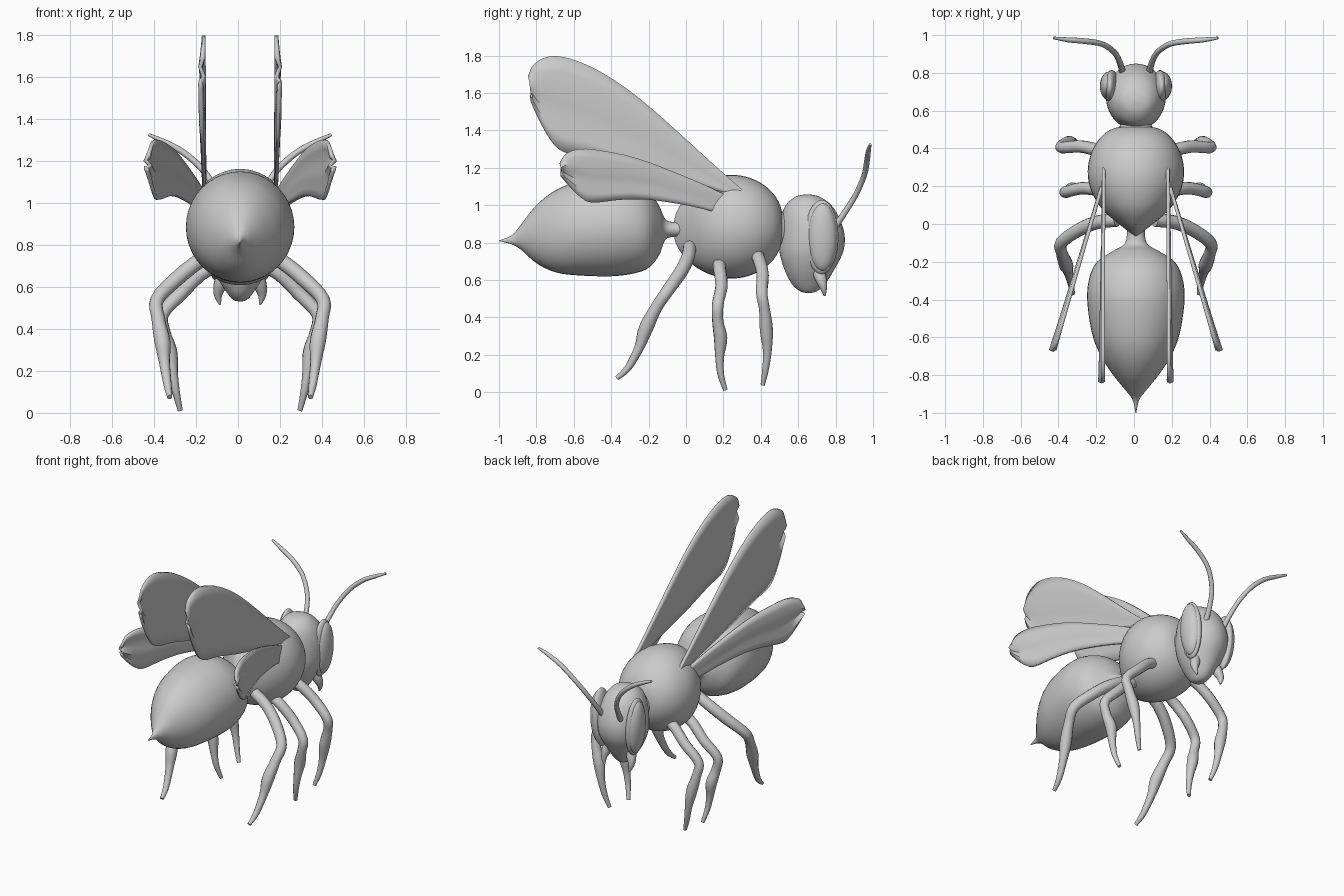
import bpy, bmesh, math
from mathutils import Vector

if "Cube" in bpy.data.objects:
    bpy.data.objects.remove(bpy.data.objects["Cube"])

CX = 0.01  # the body sits a touch right of centre


def smooth_rows(rows, n=5):
    """Catmull-Rom interpolation of tuples."""
    out = []
    for i in range(len(rows) - 1):
        p0, p1 = rows[max(i - 1, 0)], rows[i]
        p2, p3 = rows[i + 1], rows[min(i + 2, len(rows) - 1)]
        for k in range(n):
            t = k / n
            out.append(tuple(0.5 * (2 * b + (c - a) * t + (2 * a - 5 * b + 4 * c - d) * t * t
                                    + (3 * b - a - 3 * c + d) * t ** 3)
                             for a, b, c, d in zip(p0, p1, p2, p3)))
    out.append(tuple(rows[-1]))
    return out


def finish(ob, angle=40):
    bpy.ops.object.select_all(action='DESELECT')
    ob.select_set(True)
    bpy.context.view_layer.objects.active = ob
    bpy.ops.object.shade_smooth_by_angle(angle=math.radians(angle))


def from_bmesh(name, bm):
    bmesh.ops.recalc_face_normals(bm, faces=bm.faces)
    me = bpy.data.meshes.new(name)
    bm.to_mesh(me)
    bm.free()
    ob = bpy.data.objects.new(name, me)
    bpy.context.collection.objects.link(ob)
    return ob


def loft(name, rows, axis, seg=40):
    """Rows: (position on axis, centre, half width x, half depth)."""
    bm = bmesh.new()
    rings = []
    for pos, c, rx, r in smooth_rows(rows):
        ring = []
        for i in range(seg):
            a = 2 * math.pi * i / seg
            x, o = CX + max(rx, .002) * math.cos(a), c + max(r, .002) * math.sin(a)
            ring.append(bm.verts.new((x, pos, o) if axis == 'y' else (x, o, pos)))
        rings.append(ring)
    for a, b in zip(rings, rings[1:]):
        for i in range(seg):
            j = (i + 1) % seg
            bm.faces.new((a[i], a[j], b[j], b[i]))
    bm.faces.new(rings[0])
    bm.faces.new(rings[-1])
    finish(from_bmesh(name, bm))


def tube(name, pts, side):
    """Tapered limb through (x, y, z, radius) points."""
    cu = bpy.data.curves.new(name, 'CURVE')
    cu.dimensions = '3D'
    cu.bevel_depth = 1
    cu.bevel_resolution = 4
    cu.use_fill_caps = True
    rows = smooth_rows(pts, 4)
    sp = cu.splines.new('POLY')
    sp.points.add(len(rows) - 1)
    for p, (x, y, z, r) in zip(sp.points, rows):
        p.co = (CX + side * x, y, z, 1)
        p.radius = r
    ob = bpy.data.objects.new(name, cu)
    bpy.context.collection.objects.link(ob)
    bpy.ops.object.select_all(action='DESELECT')
    ob.select_set(True)
    bpy.context.view_layer.objects.active = ob
    bpy.ops.object.convert(target='MESH')
    finish(bpy.context.object, 60)


def wing(name, rows, side, x0, y0, slope, pleat):
    """Pleated blade; rows hold (top y, top z, bottom y, bottom z)."""
    bm = bmesh.new()
    grid, n = [], 6
    dense = smooth_rows(rows, 4)
    for k, (ty, tz, by, bz) in enumerate(dense):
        row = []
        for i in range(n + 1):
            s = i / n
            y, z = ty + (by - ty) * s, tz + (bz - tz) * s
            fold = pleat * (1 if i in (2, 5) else -1 if i in (0, 4) else 0) * k / len(dense)
            row.append(bm.verts.new((CX + side * (x0 + (y0 - y) * slope + fold), y, z)))
        grid.append(row)
    for a, b in zip(grid, grid[1:]):
        for i in range(n):
            bm.faces.new((a[i], a[i + 1], b[i + 1], b[i]))
    ob = from_bmesh(name, bm)
    m = ob.modifiers.new('thickness', 'SOLIDIFY')
    m.thickness = 0.018
    m.offset = 0
    finish(ob)


def ellipsoid(name, loc, scale, rot=(0, 0, 0)):
    bpy.ops.mesh.primitive_uv_sphere_add(segments=32, ring_count=20, location=loc, rotation=rot)
    ob = bpy.context.object
    ob.name = name
    ob.scale = scale
    finish(ob, 60)


# Abdomen with stinger and narrow waist
loft('abdomen', [(-1, .81, .002, .002), (-.93, .815, .018, .025), (-.88, .83, .055, .07),
                 (-.8, .845, .12, .155), (-.7, .86, .185, .218), (-.58, .875, .232, .25),
                 (-.4, .885, .258, .265), (-.28, .88, .245, .245), (-.2, .87, .205, .205),
                 (-.145, .865, .125, .135), (-.11, .87, .065, .055), (-.06, .87, .048, .04),
                 (.02, .87, .05, .045)], 'y')

# Thorax, tapering towards the waist
loft('thorax', [(-.065, .875, .004, .03), (-.05, .875, .025, .09), (0, .88, .09, .165),
                (.08, .885, .18, .233), (.18, .885, .238, .27), (.28, .885, .255, .275),
                (.38, .885, .235, .245), (.46, .885, .185, .185), (.505, .885, .12, .11),
                (.52, .885, .03, .03)], 'y')

# Head with tapered chin
loft('head', [(1.058, .65, .01, .01), (1.045, .65, .07, .065), (1.0, .655, .115, .122),
              (.93, .665, .145, .155), (.84, .674, .158, .174), (.75, .67, .152, .17),
              (.66, .66, .118, .135), (.58, .655, .068, .09), (.54, .655, .035, .045),
              (.53, .655, .005, .005)], 'z')
ellipsoid('neck', (CX, .5, .87), (.09, .06, .1))

fore_rows = [(.34, 1.05, .32, 1.03), (.2, 1.17, .2, 1.07), (-.12, 1.46, -.1, 1.14),
             (-.3, 1.61, -.3, 1.19), (-.47, 1.72, -.5, 1.25), (-.62, 1.783, -.64, 1.28),
             (-.73, 1.795, -.71, 1.33), (-.81, 1.755, -.78, 1.45), (-.84, 1.69, -.825, 1.56)]
hind_rows = [(.22, 1.05, .17, .96), (.07, 1.12, 0, 1.0), (-.15, 1.21, -.2, 1.03),
             (-.3, 1.26, -.35, 1.03), (-.45, 1.29, -.5, 1.015), (-.56, 1.3, -.56, 1.04),
             (-.64, 1.275, -.62, 1.1), (-.67, 1.22, -.665, 1.16)]

# Leg paths: x, y, z, radius
legs = {
    'front_leg': [(.12, .37, .75, .035), (.2, .39, .71, .034), (.29, .41, .63, .033),
                  (.39, .405, .53, .031), (.385, .42, .44, .03), (.355, .43, .33, .036),
                  (.335, .435, .22, .024), (.315, .425, .12, .018), (.29, .41, .04, .012)],
    'middle_leg': [(.12, .18, .7, .035), (.19, .18, .66, .034), (.28, .19, .57, .033),
                   (.37, .17, .47, .031), (.36, .17, .38, .03), (.335, .185, .29, .036),
                   (.32, .18, .19, .024), (.305, .185, .1, .018), (.285, .21, .012, .012)],
    'hind_leg': [(.1, .02, .78, .035), (.2, .01, .72, .036), (.3, -.03, .64, .036),
                 (.395, -.1, .54, .033), (.39, -.16, .45, .032), (.37, -.215, .34, .038),
                 (.36, -.25, .24, .026), (.345, -.31, .13, .019), (.335, -.37, .075, .012)],
}

for side, tag in ((-1, 'left'), (1, 'right')):
    # Wings
    wing(tag + '_forewing', fore_rows, side, .17, .3, .01, .01)
    wing(tag + '_hindwing', hind_rows, side, .18, .2, .3, .012)
    # Legs
    for name, path in legs.items():
        tube(tag + '_' + name, path, side)
    # Eye with raised rim
    ellipsoid(tag + '_eye', (CX + side * .14, .73, .83), (.05, .077, .18), (0, side * .05, 0))
    ellipsoid(tag + '_eye_rim', (CX + side * .128, .725, .83), (.04, .09, .198), (0, side * .05, 0))
    # Antenna and jaw
    tube(tag + '_antenna', [(.07, .8, .89, .018), (.085, .855, .97, .016), (.115, .91, 1.06, .015),
                            (.18, .953, 1.16, .015), (.27, .968, 1.24, .015),
                            (.36, .975, 1.29, .013), (.435, .985, 1.325, .007)], side)
    tube(tag + '_jaw', [(.07, .7, .67, .035), (.095, .72, .61, .032), (.105, .735, .56, .02),
                        (.095, .742, .515, .005)], side)
